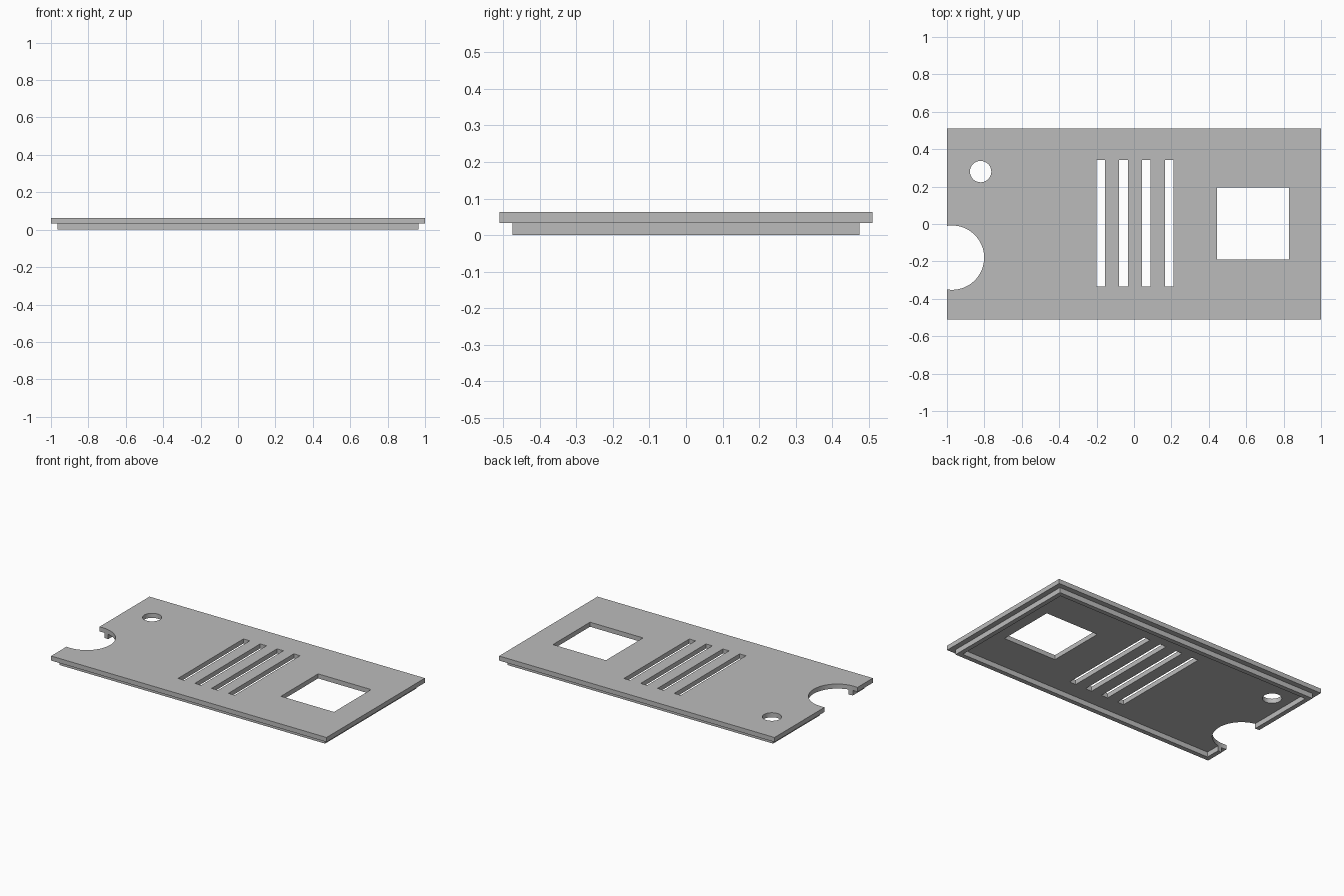
import bpy

cube = bpy.data.objects.get("Cube")
if cube:
    bpy.data.objects.remove(cube, do_unlink=True)

grey = bpy.data.materials.new("plain_grey")
grey.use_nodes = True
colour = (0.5, 0.5, 0.5, 1)
grey.diffuse_color = colour
grey.node_tree.nodes["Principled BSDF"].inputs["Base Color"].default_value = colour


def box(name, x0, x1, y0, y1, z0, z1):
    bpy.ops.mesh.primitive_cube_add(size=1, location=((x0 + x1) / 2, (y0 + y1) / 2, (z0 + z1) / 2))
    ob = bpy.context.object
    ob.name = name
    ob.scale = (x1 - x0, y1 - y0, z1 - z0)
    bpy.ops.object.transform_apply(location=True, rotation=False, scale=True)
    return ob


def cylinder(name, x, y, radius):
    bpy.ops.mesh.primitive_cylinder_add(vertices=64, radius=radius, depth=0.4, location=(x, y, 0))
    bpy.context.object.name = name
    return bpy.context.object


def boolean(target, tool, operation="DIFFERENCE"):
    bpy.context.view_layer.objects.active = target
    mod = target.modifiers.new(operation.lower(), "BOOLEAN")
    mod.operation = operation
    mod.solver = "EXACT"
    mod.object = tool
    bpy.ops.object.modifier_apply(modifier=mod.name)
    bpy.data.objects.remove(tool, do_unlink=True)


# Flat cover with a raised lip around its underside
STEP, WALL, SEAM = 0.035, 0.03, 0.033
panel = box("cover_panel", -1, 1, -0.51, 0.51, SEAM, 0.063)
lip = box("lip", -1 + STEP, 1 - STEP, -0.51 + STEP, 0.51 - STEP, 0, SEAM + 0.01)
inset = STEP + WALL
recess = box("recess", -1 + inset, 1 - inset, -0.51 + inset, 0.51 - inset, -0.1, SEAM)
boolean(panel, lip, "UNION")
boolean(panel, recess)

# Row of vent slots
for i in range(4):
    x = -0.178 + i * 0.122
    boolean(panel, box("slot", x - 0.023, x + 0.023, -0.335, 0.343, -0.2, 0.2))

# Square window, round hole and edge notch
boolean(panel, box("window", 0.445, 0.83, -0.19, 0.195, -0.2, 0.2))
boolean(panel, cylinder("round_hole", -0.82, 0.28, 0.057))
boolean(panel, cylinder("edge_notch", -0.973, -0.18, 0.172))

panel.data.materials.clear()
panel.data.materials.append(grey)
bpy.ops.object.select_all(action="DESELECT")
panel.select_set(True)
bpy.context.view_layer.objects.active = panel
bpy.ops.object.shade_smooth_by_angle()
